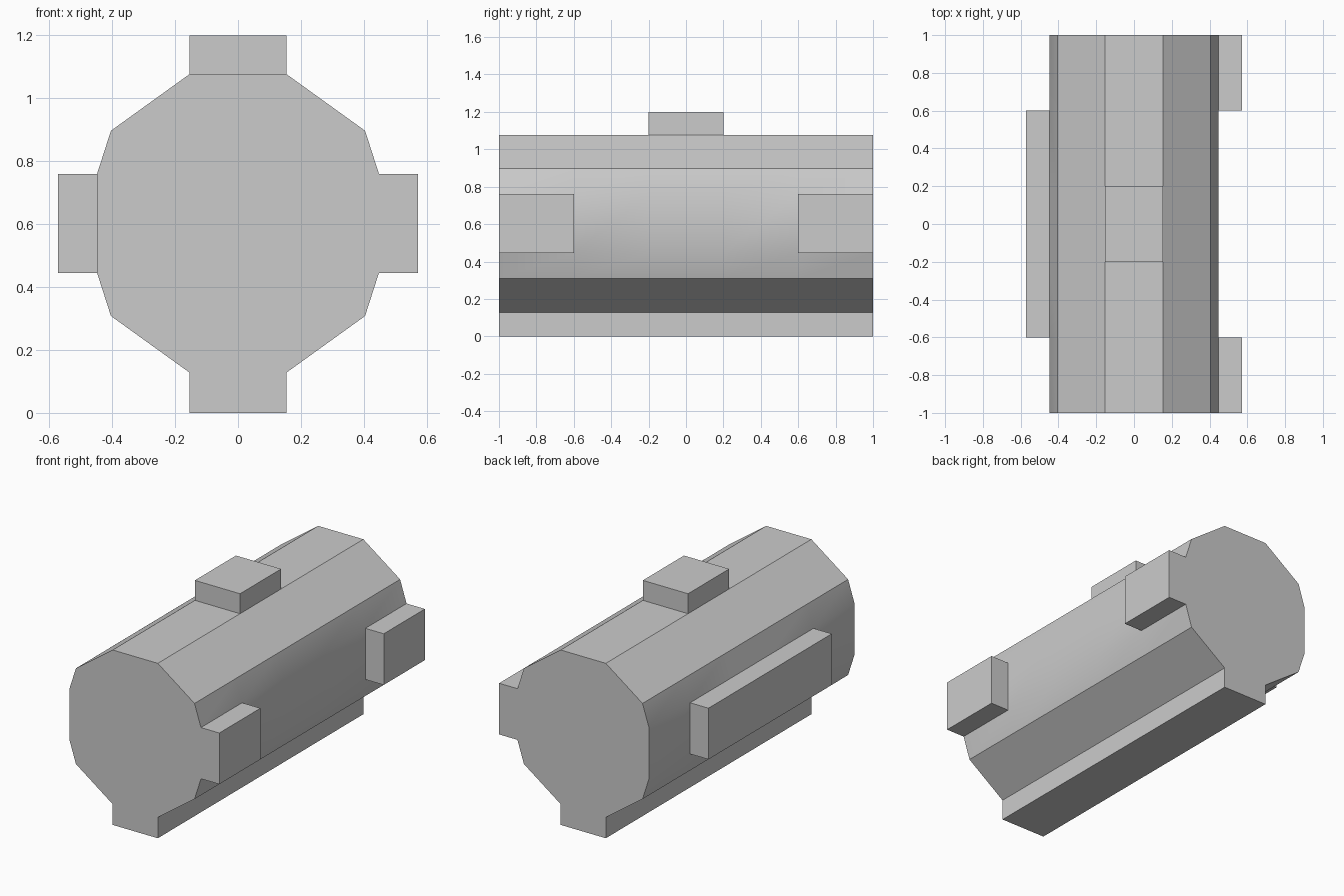
import bpy, bmesh
from mathutils import Vector

if "Cube" in bpy.data.objects:
    bpy.data.objects.remove(bpy.data.objects["Cube"])

STATIONS = [-1, -0.6, -0.2, 0.2, 0.6, 1]
RIGHT = [(0.154, 0.128), (0.404, 0.308), (0.448, 0.445),
         (0.448, 0.76), (0.404, 0.897), (0.154, 1.077)]
PROFILE = RIGHT + [(-x, z) for x, z in reversed(RIGHT)]
N = len(PROFILE)
BOTTOM, RIGHT_SIDE, TOP, LEFT_SIDE = 11, 2, 5, 8

bm = bmesh.new()

# Twelve-sided barrel, divided along its length where the lugs start and stop
rings = [[bm.verts.new((x, y, z)) for x, z in PROFILE] for y in STATIONS]
panels = {}
for s in range(len(STATIONS) - 1):
    a, b = rings[s], rings[s + 1]
    for i in range(N):
        j = (i + 1) % N
        panels[i, s] = bm.faces.new((a[i], a[j], b[j], b[i]))
bm.faces.new(rings[0])
bm.faces.new(rings[-1])


def raise_lug(side, spans, offset):
    """Extrude the panels of one side outward as a solid block."""
    faces = [panels[side, s] for s in spans]
    result = bmesh.ops.extrude_face_region(bm, geom=faces)
    verts = [g for g in result["geom"] if isinstance(g, bmesh.types.BMVert)]
    bmesh.ops.translate(bm, verts=verts, vec=Vector(offset))
    old = [f for f in faces if f.is_valid]
    if old:
        bmesh.ops.delete(bm, geom=old, context='FACES')


# Full-length foot, top lug, two right lugs and one long left lug
raise_lug(BOTTOM, range(5), (0, 0, -0.128))
raise_lug(TOP, [2], (0, 0, 0.123))
raise_lug(RIGHT_SIDE, [0], (0.125, 0, 0))
raise_lug(RIGHT_SIDE, [4], (0.125, 0, 0))
raise_lug(LEFT_SIDE, [1, 2, 3], (-0.125, 0, 0))

bmesh.ops.recalc_face_normals(bm, faces=bm.faces)
mesh = bpy.data.meshes.new("barrel_body")
bm.to_mesh(mesh)
bm.free()
body = bpy.data.objects.new("barrel_body", mesh)
bpy.context.collection.objects.link(body)

# Soft shading across the shallow side bends, crisp edges elsewhere
bpy.context.view_layer.objects.active = body
body.select_set(True)
bpy.ops.object.shade_smooth_by_angle(angle=0.52)
